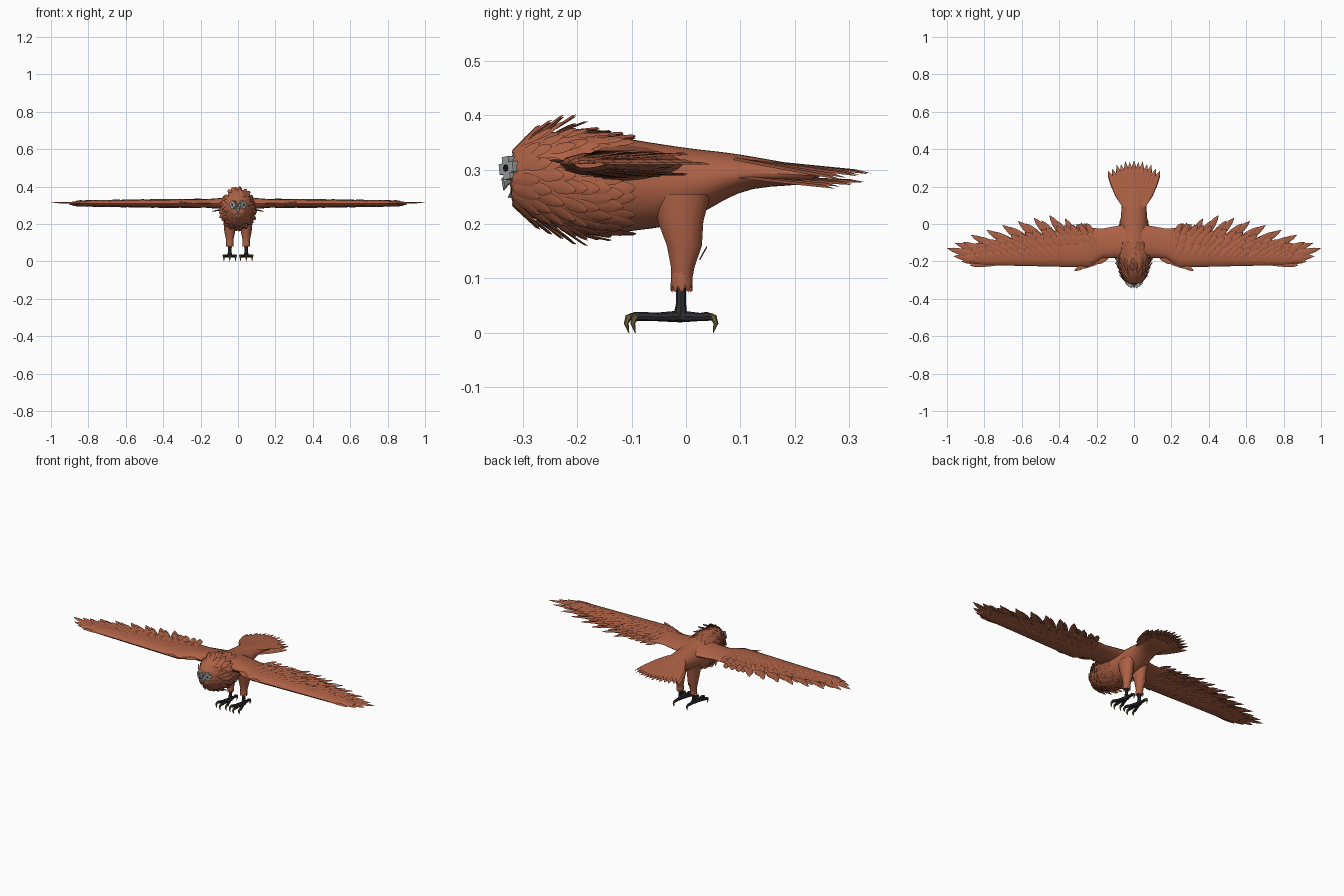
import bpy, bmesh, math, random
from mathutils import Vector

random.seed(4)
if "Cube" in bpy.data.objects:
    bpy.data.objects.remove(bpy.data.objects["Cube"])


def material(name, rgb):
    m = bpy.data.materials.new(name)
    m.use_nodes = True
    m.diffuse_color = (*rgb, 1)
    bsdf = m.node_tree.nodes["Principled BSDF"]
    bsdf.inputs["Base Color"].default_value = (*rgb, 1)
    bsdf.inputs["Roughness"].default_value = 0.8
    return m


RUST = material("rust_plumage", (0.42, 0.12, 0.06))
DARK = material("charcoal_leg", (0.03, 0.028, 0.032))
CLAW = material("olive_claw", (0.17, 0.14, 0.04))
GREY = material("pale_grey", (0.38, 0.39, 0.39))
BLACK = material("black_pupil", (0.01, 0.01, 0.01))


def finish(name, bm, mat, mirror=False, subdiv=0, recalc=True):
    if recalc:
        bmesh.ops.recalc_face_normals(bm, faces=bm.faces[:])
    me = bpy.data.meshes.new(name)
    bm.to_mesh(me)
    bm.free()
    me.materials.append(mat)
    ob = bpy.data.objects.new(name, me)
    bpy.context.collection.objects.link(ob)
    if mirror:
        ob.modifiers.new("mirror", 'MIRROR').use_clip = False
    if subdiv:
        s = ob.modifiers.new("smooth", 'SUBSURF')
        s.levels = s.render_levels = subdiv
    bpy.ops.object.select_all(action='DESELECT')
    ob.select_set(True)
    bpy.context.view_layer.objects.active = ob
    bpy.ops.object.shade_smooth_by_angle(angle=math.radians(40))
    return ob


def loft(bm, rings):
    rows = [[bm.verts.new(p) for p in r] for r in rings]
    n = len(rows[0])
    for a, b in zip(rows, rows[1:]):
        for i in range(n):
            j = (i + 1) % n
            bm.faces.new((a[i], a[j], b[j], b[i]))
    bm.faces.new(rows[0])
    bm.faces.new(rows[-1][::-1])


def tube(bm, pts, radii, n=8):
    pts = [Vector(p) for p in pts]
    rings = []
    for i, p in enumerate(pts):
        d = (pts[min(i + 1, len(pts) - 1)] - pts[max(i - 1, 0)]).normalized()
        u = d.cross(Vector((1, 0, 0))).normalized()
        v = d.cross(u)
        turns = [2 * math.pi * k / n for k in range(n)]
        rings.append([p + (u * math.cos(a) + v * math.sin(a)) * radii[i] for a in turns])
    loft(bm, rings)


def feather(bm, root, tip, width, up):
    # Pointed blade with a raised quill line
    root, tip, up = Vector(root), Vector(tip), Vector(up)
    d = tip - root
    side = d.cross(up).normalized() * width / 2
    ridge = side.cross(d).normalized() * width * 0.12
    rows = []
    for t, w in ((0, 0.5), (0.35, 1), (0.7, 0.85), (0.88, 0.5)):
        c = root + d * t
        rows.append([bm.verts.new(q) for q in (c - side * w, c + ridge, c + side * w)])
    for a, b in zip(rows, rows[1:]):
        for i in (0, 1):
            bm.faces.new((a[i], a[i + 1], b[i + 1], b[i]))
    end = bm.verts.new(tip)
    for i in (0, 1):
        bm.faces.new((rows[-1][i], rows[-1][i + 1], end))


def sample(table, x):
    for a, b in zip(table, table[1:]):
        if x <= b[0]:
            t = max(0, (x - a[0]) / (b[0] - a[0]))
            return [p + (q - p) * t for p, q in zip(a, b)][1:]
    return table[-1][1:]


# Body: y, underside, top, half width
BODY = [(-0.325, 0.24, 0.325, 0.032), (-0.305, 0.218, 0.358, 0.052),
        (-0.25, 0.197, 0.372, 0.066), (-0.20, 0.178, 0.374, 0.084),
        (-0.15, 0.178, 0.366, 0.09), (-0.09, 0.188, 0.355, 0.083),
        (-0.04, 0.192, 0.347, 0.076), (0.02, 0.212, 0.338, 0.074),
        (0.07, 0.245, 0.333, 0.068), (0.12, 0.267, 0.325, 0.066),
        (0.19, 0.27, 0.312, 0.085), (0.25, 0.276, 0.303, 0.10)]


def body_point(y, a):
    lo, hi, w = sample(BODY, y)
    return Vector((w * math.cos(a), y, (lo + hi) / 2 + (hi - lo) / 2 * math.sin(a)))


bm = bmesh.new()
loft(bm, [[body_point(s[0], math.tau * k / 20) for k in range(20)] for s in BODY])
finish("body", bm, RUST, subdiv=1)

# Shaggy ruff swept back around the head and breast
bm = bmesh.new()
for row in range(9):
    y = -0.318 + row * 0.022
    count = 16 if row < 5 else 20
    for k in range(count):
        a = math.tau * (k + 0.5 * (row % 2)) / count + random.uniform(-0.1, 0.1)
        p = body_point(y, a)
        out = Vector((math.cos(a), 0, math.sin(a)))
        lift = (0.014 if row < 5 else 0.004) + random.uniform(0, 0.007)
        if row in (2, 3) and math.sin(a) > 0.75:
            lift += 0.011
        tip = body_point(y + 0.05, a) + out * lift
        feather(bm, p - out * 0.003, tip, 0.026, out)
finish("head_ruff", bm, RUST, recalc=False)

# Tail fan in two layers
bm = bmesh.new()
for layer, drop in ((0, 0), (1, 0.016)):
    for k in range(13):
        s = (k - 6) / 6
        length = 0.342 - 0.055 * s * s - layer * 0.012 - 0.008 * (k % 2)
        feather(bm, (0.05 * s, 0.09, 0.318 - drop * 2),
                (0.14 * s, length, 0.293 - drop - 0.012 * s * s), 0.038, (0, 0, 1))
finish("tail_feathers", bm, RUST, recalc=False)

# Wing: x, leading y, trailing y, half thickness
WING = [(0.03, -0.19, 0.0, 0.036), (0.10, -0.183, -0.012, 0.027),
        (0.17, -0.183, -0.025, 0.022), (0.24, -0.232, -0.02, 0.021),
        (0.38, -0.229, -0.03, 0.02), (0.60, -0.224, -0.07, 0.016),
        (0.80, -0.22, -0.115, 0.012), (0.90, -0.205, -0.15, 0.007)]
bm = bmesh.new()
rings = []
for x, lead, trail, half in WING:
    ring = []
    for k in range(14):
        a = math.tau * k / 14
        c = math.cos(a)
        ring.append((x, (lead + trail) / 2 + (trail - lead) / 2 * c,
                     0.31 + half * math.sin(a) * (1 - 0.35 * c)))
    rings.append(ring)
loft(bm, rings)
finish("wings", bm, RUST, mirror=True)

# Flight feathers: tip x, tip y, sweep in degrees
TIPS = [(0.20, -0.02, 75), (0.27, 0.005, 70), (0.36, 0.028, 62), (0.45, 0.048, 55),
        (0.57, 0.028, 45), (0.69, 0.0, 36), (0.80, -0.035, 30), (0.91, -0.07, 24),
        (1.0, -0.13, 14)]
bm = bmesh.new()
for k in range(20):
    x = 0.20 + 0.80 * k / 19
    y, angle = sample(TIPS, x)
    a = math.radians(angle)
    size = 0.17 + 0.09 * k / 19
    nudge = -0.022 * (k % 2) if k < 18 else 0
    tip = Vector((x, y + nudge, 0.309 + 0.004 * (k % 2)))
    feather(bm, tip - Vector((math.cos(a), math.sin(a), 0)) * size, tip, 0.044, (0, 0, 1))
for x, y in ((0.965, -0.172), (0.925, -0.2), (0.88, -0.222)):
    feather(bm, (x - 0.2, -0.195, 0.31), (x, y, 0.31), 0.04, (0, 0, 1))
finish("flight_feathers", bm, RUST, mirror=True, recalc=False)

# Short covert feathers over and under the wing, and at the wrist
bm = bmesh.new()
for sign in (1, -1):
    for row in range(3):
        for k in range(17):
            x = 0.2 + 0.037 * k + 0.012 * row + random.uniform(-0.008, 0.008)
            lead, trail, half = sample(WING, x)
            y = lead + (trail - lead) * (0.3 + 0.25 * row)
            a = math.radians(60 - 2.6 * k)
            z = half * (0.98 - 0.1 * row)
            feather(bm, (x, y, 0.31 + sign * z),
                    (x + 0.075 * math.cos(a), y + 0.075 * math.sin(a),
                     0.31 + sign * (z * 0.85 + 0.003)), 0.034, (0, 0, sign))
for k in range(4):
    feather(bm, (0.13 + 0.03 * k, -0.165 - 0.01 * k, 0.31),
            (0.2 + 0.04 * k, -0.215 - 0.012 * k, 0.305 + 0.004 * k), 0.03, (0, 0, 1))
finish("covert_feathers", bm, RUST, mirror=True, recalc=False)

# Thighs with ragged cuffs
LEG = 0.044
bm = bmesh.new()
thigh = []
for z, y, ry, rx in ((0.255, -0.008, 0.055, 0.036), (0.205, -0.01, 0.043, 0.033),
                     (0.16, -0.003, 0.033, 0.029), (0.12, -0.006, 0.022, 0.021),
                     (0.082, -0.008, 0.017, 0.016)):
    thigh.append([(LEG + rx * math.cos(math.tau * k / 14), y + ry * math.sin(math.tau * k / 14), z)
                  for k in range(14)])
loft(bm, thigh)
for k in range(9):
    a = math.tau * k / 9
    out = Vector((math.cos(a), math.sin(a), 0))
    c = Vector((LEG, -0.008, 0))
    feather(bm, c + out * 0.018 + Vector((0, 0, 0.115)), c + out * 0.019 + Vector((0, 0, 0.074)),
            0.015, out)
feather(bm, (LEG, 0.024, 0.135), (LEG, 0.038, 0.16), 0.02, (0, 1, 0))
finish("thighs", bm, RUST, mirror=True)

# Shanks, three front toes and one back toe, with hooked claws
bm, claws = bmesh.new(), bmesh.new()
tube(bm, [(LEG, -0.009, 0.1), (LEG, -0.009, 0.055), (LEG, -0.011, 0.024)], [0.009, 0.009, 0.014])
for dx, y in ((-0.031, -0.086), (0, -0.098), (0.031, -0.086), (0, 0.043)):
    s = -1 if y < 0 else 1
    x = LEG + dx
    tube(bm, [(LEG, -0.01, 0.03), (LEG + dx * 0.6, y * 0.6, 0.029), (x, y - s * 0.005, 0.03),
              (x, y + s * 0.005, 0.029)], [0.011, 0.0075, 0.0085, 0.006])
    tube(claws, [(x, y, 0.031), (x, y + s * 0.008, 0.028), (x, y + s * 0.012, 0.017),
                 (x, y + s * 0.007, 0.0)], [0.006, 0.0065, 0.0045, 0.0008], 6)
finish("shanks_and_toes", bm, DARK, mirror=True)
finish("claws", claws, CLAW, mirror=True)

# Eyes: four blocky plates around a dark pupil, angled outward
normal = Vector((0.6, -0.8, 0)).normalized()
across = Vector((0.8, 0.6, 0)).normalized()
rise = Vector((0, 0, 1))
centre = Vector((0.025, -0.324, 0.303))


def block(bm, c, u, v, n, su, sv, sn):
    loft(bm, [[c + u * a * su + v * b * sv + n * d * sn
               for a, b in ((-1, -1), (1, -1), (1, 1), (-1, 1))] for d in (-1, 1)])


bm = bmesh.new()
for k in range(4):
    a = math.tau * k / 4 + 0.15
    u = across * math.cos(a) + rise * math.sin(a)
    v = rise * math.cos(a) - across * math.sin(a)
    block(bm, centre + u * 0.013, u, v, normal, 0.008, 0.010, 0.009)
finish("eye_plates", bm, GREY, mirror=True)
bm = bmesh.new()
tube(bm, [centre - normal * 0.004, centre + normal * 0.011], [0.006, 0.006], 10)
finish("pupils", bm, BLACK, mirror=True)

# Small hooked beak and a row of pale teeth below it
bm = bmesh.new()
tube(bm, [(0, -0.315, 0.285), (0, -0.333, 0.278), (0, -0.335, 0.262)], [0.012, 0.009, 0.001])
for k in range(-3, 4):
    x = k * 0.008
    tube(bm, [(x, -0.318 + abs(x) * 0.2, 0.262), (x, -0.327 + abs(x) * 0.3, 0.248)], [0.004, 0.001], 5)
finish("beak_and_teeth", bm, GREY)
